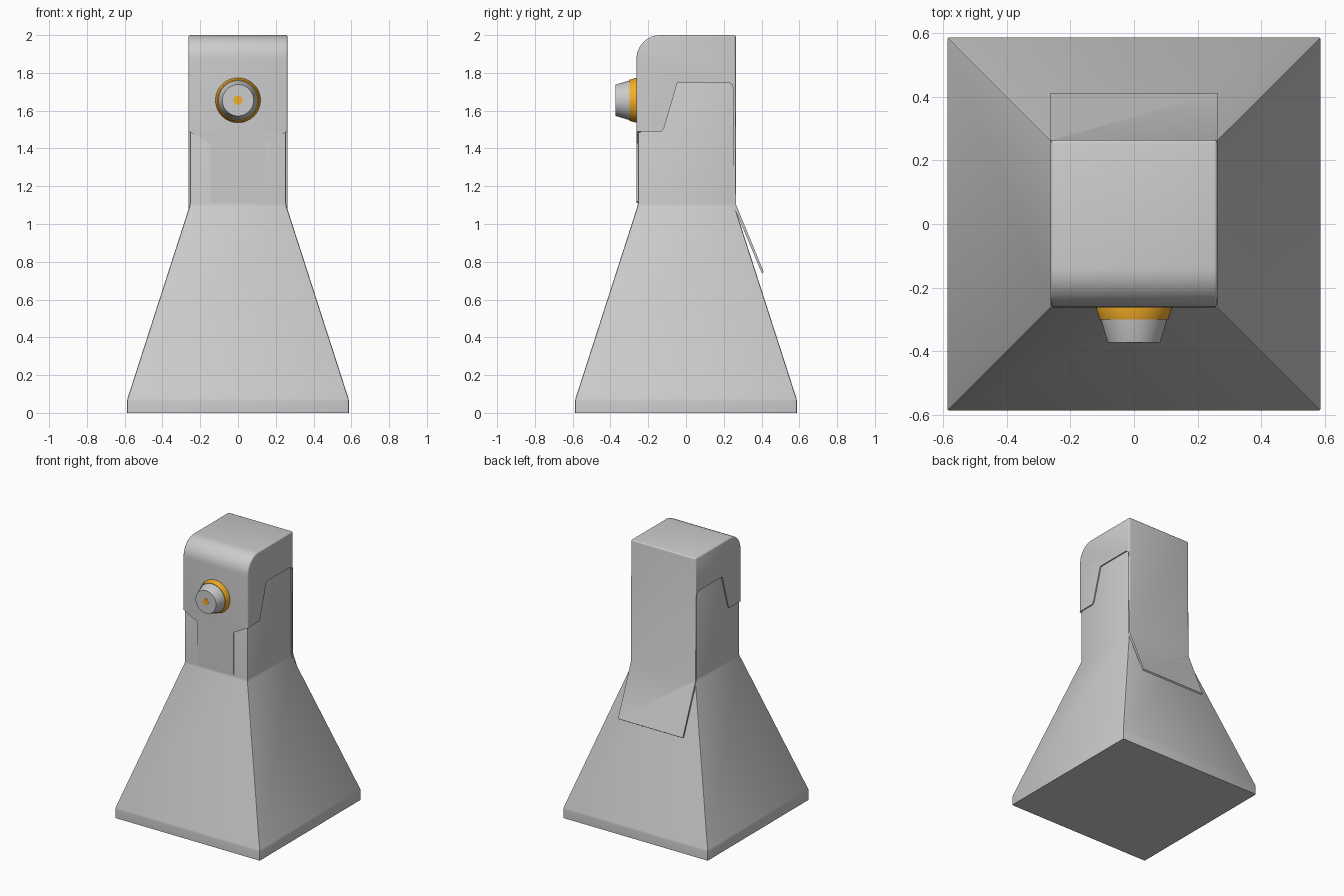
import bpy, bmesh, math
from math import sin, cos, pi

if "Cube" in bpy.data.objects:
    bpy.data.objects.remove(bpy.data.objects["Cube"])


def finish(bm, name, color=None, angle=30):
    bmesh.ops.recalc_face_normals(bm, faces=bm.faces)
    me = bpy.data.meshes.new(name)
    bm.to_mesh(me)
    bm.free()
    ob = bpy.data.objects.new(name, me)
    bpy.context.collection.objects.link(ob)
    if color:
        mat = bpy.data.materials.new(name)
        mat.diffuse_color = color
        mat.use_nodes = True
        mat.node_tree.nodes["Principled BSDF"].inputs["Base Color"].default_value = mat.diffuse_color
        me.materials.append(mat)
    bpy.ops.object.select_all(action='DESELECT')
    ob.select_set(True)
    bpy.context.view_layer.objects.active = ob
    bpy.ops.object.shade_smooth_by_angle(angle=math.radians(angle))
    return ob


def prism(points, offset):
    """Closed outline swept along an offset vector."""
    bm = bmesh.new()
    face = bm.faces.new([bm.verts.new(p) for p in points])
    ext = bmesh.ops.extrude_face_region(bm, geom=[face], use_keep_orig=True)
    verts = [g for g in ext['geom'] if isinstance(g, bmesh.types.BMVert)]
    bmesh.ops.translate(bm, verts=verts, vec=offset)
    return bm


def lathe(name, profile, z, color=None, n=48):
    """Profile of (radius, y) turned around a front-back axis, capped."""
    bm = bmesh.new()
    rings = [[bm.verts.new((r * cos(2 * pi * i / n), y, z + r * sin(2 * pi * i / n)))
              for i in range(n)] for r, y in profile]
    for a, b in zip(rings, rings[1:]):
        for i in range(n):
            j = (i + 1) % n
            bm.faces.new((a[i], a[j], b[j], b[i]))
    bm.faces.new(rings[0])
    bm.faces.new(rings[-1])
    return finish(bm, name, color)


# Flared square pedestal and neck
bm = bmesh.new()
rings = [[bm.verts.new((sx * h, sy * h, z)) for sx, sy in ((-1, -1), (1, -1), (1, 1), (-1, 1))]
         for h, z in ((0.587, 0), (0.587, 0.07), (0.255, 1.1), (0.253, 1.9))]
for a, b in zip(rings, rings[1:]):
    for i in range(4):
        j = (i + 1) % 4
        bm.faces.new((a[i], a[j], b[j], b[i]))
bm.faces.new(rings[0])
bm.faces.new(rings[-1])
edges = [e for e in bm.edges if max(v.co.z for v in e.verts) > 0.01]
bmesh.ops.bevel(bm, geom=edges, offset=0.008, segments=2, profile=0.5, affect='EDGES')
finish(bm, "pedestal", angle=40)

# Hood: side profile with rounded brow, side notch and back flap
W, F, B = 0.262, -0.262, 0.264
arc = [(F + 0.125 - 0.125 * cos(t), 1.875 + 0.125 * sin(t))
       for t in (pi / 2 * i / 10 for i in range(11))]
outline = [(F, 1.49)] + arc + [(B, 2.0), (B, 1.105), (0.412, 0.745), (0.402, 0.738),
           (0.25, 1.1), (0.25, 1.715), (0.245, 1.738), (0.225, 1.75),
           (-0.045, 1.75), (-0.115, 1.51), (-0.128, 1.49)]
bm = prism([(-W, y, z) for y, z in outline], (2 * W, 0, 0))
outer = lambda v: v.co.y < F + 0.001 or v.co.z > 1.87 or v.co.y > B - 0.001
side_rims = [e for e in bm.edges if all(outer(v) for v in e.verts)
             and max(v.co.z for v in e.verts) > 1.6
             and (abs(e.verts[0].co.x - e.verts[1].co.x) < 0.01
                  or min(v.co.y for v in e.verts) > 0.2)]
bmesh.ops.bevel(bm, geom=side_rims, offset=0.01, segments=3, profile=0.5, affect='EDGES')
finish(bm, "hood", angle=40)

# Front tab hanging below the hood
half = [(W, 1.49), (0.15, 1.43), (0.145, 1.415), (0.145, 1.12), (0.135, 1.11)]
tab = half + [(-x, z) for x, z in reversed(half)]
finish(prism([(x, F, z) for x, z in tab], (0, 0.02, 0)), "front_tab")

# Eye: coloured collar, grey cone, coloured centre
orange = (0.9, 0.42, 0.02, 1)
lathe("eye_collar", [(0.118, -0.25), (0.119, -0.265), (0.108, -0.3)], 1.655, orange)
lathe("eye_cone", [(0.105, -0.295), (0.104, -0.302), (0.083, -0.372)], 1.655)
lathe("eye_centre", [(0.024, -0.36), (0.024, -0.374)], 1.655, orange, 24)
